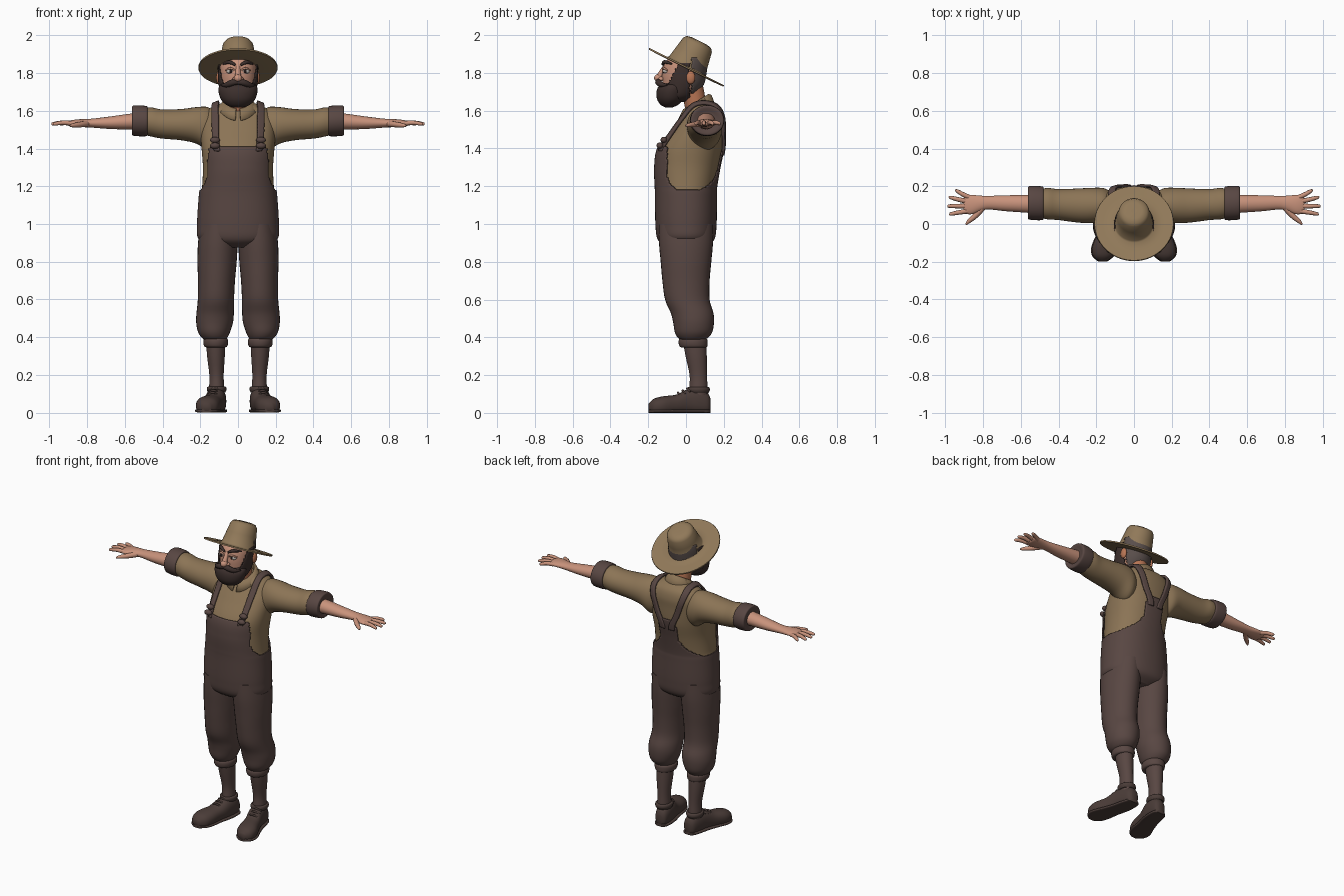
import bpy, bmesh
from math import sin, cos, pi, radians, copysign
from mathutils import Vector, Matrix
from mathutils.bvhtree import BVHTree

cube = bpy.data.objects.get("Cube")
if cube:
    bpy.data.objects.remove(cube)


def material(name, r, g, b):
    m = bpy.data.materials.new(name)
    m.use_nodes = True
    m.diffuse_color = (r, g, b, 1)
    m.node_tree.nodes["Principled BSDF"].inputs["Base Color"].default_value = (r, g, b, 1)
    return m


SKIN = material("skin", .58, .29, .2)
RUDDY = material("ruddy skin", .48, .18, .09)
SHIRT = material("tan shirt", .26, .175, .092)
HAT = material("straw hat", .28, .19, .1)
CLOTH = material("brown cloth", .098, .062, .055)
LEATHER = material("shoe leather", .07, .046, .04)
BEARD = material("dark beard", .046, .029, .026)
HAIR = material("grey hair", .1, .076, .07)
WHITE = material("eye white", .6, .55, .5)
PUPIL = material("pupil", .015, .01, .01)


def finish(name, bm, mat, pair=False, solid=0):
    """Turn a bmesh into one object, or into a left and right pair."""
    for prefix, s in (("left_", 1), ("right_", -1)) if pair else (("", 1),):
        part = bm.copy()
        bmesh.ops.scale(part, vec=(s, 1, 1), verts=part.verts)
        bmesh.ops.recalc_face_normals(part, faces=part.faces)
        for f in part.faces:
            f.smooth = True
        me = bpy.data.meshes.new(prefix + name)
        part.to_mesh(me)
        part.free()
        me.set_sharp_from_angle(angle=radians(50))
        me.materials.append(mat)
        ob = bpy.data.objects.new(prefix + name, me)
        bpy.context.collection.objects.link(ob)
        if solid:
            mod = ob.modifiers.new("thickness", "SOLIDIFY")
            mod.thickness = solid
            mod.offset = 0
    bm.free()
    return ob


def spline(points, k):
    """Catmull-Rom through tuples of any length."""
    pts = [points[0]] + list(points) + [points[-1]]
    out = []
    for a, b, c, d in zip(pts, pts[1:], pts[2:], pts[3:]):
        for i in range(k):
            t = i / k
            out.append([q + t / 2 * (r - p + t * (2 * p - 5 * q + 4 * r - s + t * (3 * (q - r) + s - p)))
                        for p, q, r, s in zip(a, b, c, d)])
    return out + [list(points[-1])]


def skin_rows(bm, rows, closed=True, caps=True):
    rows = [[bm.verts.new(co) for co in row] for row in rows]
    n = len(rows[0])
    for a, b in zip(rows, rows[1:]):
        for i in range(n if closed else n - 1):
            j = (i + 1) % n
            bm.faces.new((a[i], a[j], b[j], b[i]))
    if caps:
        bm.faces.new(rows[0])
        bm.faces.new(rows[-1])


def loft(name, axis, rings, mat, seg=32, k=4, n=2, grow=0, keep=None, floor=None, pair=False, solid=0):
    """Rings are (position, centre u, centre v, radius u, radius v) along an axis."""
    bm = bmesh.new()
    rows = []
    for p, cu, cv, ru, rv in spline(rings, k):
        row = []
        for i in range(seg):
            c, s = cos(2 * pi * i / seg), sin(2 * pi * i / seg)
            u = cu + (ru + grow) * copysign(abs(c) ** (2 / n), c)
            v = cv + (rv + grow) * copysign(abs(s) ** (2 / n), s)
            co = {"x": (p, u, v), "y": (u, p, v), "z": (u, v, p)}[axis]
            row.append(co if floor is None else (co[0], co[1], max(co[2], floor)))
        rows.append(row)
    skin_rows(bm, rows)
    if keep:
        drop = [f for f in bm.faces if not keep(f.calc_center_median())]
        bmesh.ops.delete(bm, geom=drop, context="FACES")
    return finish(name, bm, mat, pair, solid)


def tube(name, path, mat, pair=False, seg=10, k=4):
    """Path points are (x, y, z, radius)."""
    bm = bmesh.new()
    pts = spline(path, k)
    rows = []
    for i, p in enumerate(pts):
        d = Vector(pts[min(i + 1, len(pts) - 1)][:3]) - Vector(pts[max(i - 1, 0)][:3])
        turn = d.to_track_quat("Z", "Y")
        rows.append([Vector(p[:3]) + turn @ Vector((cos(2 * pi * j / seg), sin(2 * pi * j / seg), 0)) * p[3]
                     for j in range(seg)])
    skin_rows(bm, rows)
    finish(name, bm, mat, pair)


def blob(name, centre, radii, mat, pair=False):
    bm = bmesh.new()
    bmesh.ops.create_uvsphere(bm, u_segments=20, v_segments=12, radius=1,
                              matrix=Matrix.Translation(centre) @ Matrix.Diagonal((*radii, 1)))
    finish(name, bm, mat, pair)


# Shirt body, and the overalls as a cut shell over the same form
TORSO = [(.88, 0, 0, .1, .09), (.92, 0, 0, .195, .138), (1, 0, 0, .205, .15), (1.15, 0, 0, .196, .152),
         (1.2, 0, 0, .19, .154), (1.3, 0, .007, .186, .164), (1.4, 0, .025, .193, .166),
         (1.5, 0, .062, .198, .135), (1.56, 0, .085, .188, .114), (1.61, 0, .095, .155, .09),
         (1.64, 0, .09, .09, .062), (1.65, 0, .085, .04, .03)]
shirt = loft("shirt_body", "z", TORSO, SHIRT, seg=64, k=6, n=2.2)


def on_overalls(c):
    if c.z < 1.18:
        return True
    bib = c.z < 1.412 and c.y < -.1 + .04 * (max(0, 1.26 - c.z) / .07) ** 2
    back = c.y > .05 and c.z < 1.43 and abs(c.x) < .06 + .11 * (max(0, 1.32 - c.z) / .13) ** 2
    return bib or back


loft("overalls_body", "z", TORSO, CLOTH, seg=128, k=12, n=2.2, grow=.008, keep=on_overalls, solid=.008)

# Shoulder straps laid onto the shirt
tree = BVHTree.FromPolygons([v.co for v in shirt.data.vertices], [p.vertices for p in shirt.data.polygons])
STRAP = [(.118, -.15, 1.39), (.124, -.1, 1.47), (.124, -.03, 1.56), (.122, .05, 1.64), (.118, .13, 1.64),
         (.105, .2, 1.56), (.075, .21, 1.47), (.042, .21, 1.4), (.035, .21, 1.36)]
bm = bmesh.new()
rows = []
for p in spline(STRAP, 6):
    row = []
    for w in (-.02, -.01, 0, .01, .02):
        spot, normal, _, _ = tree.find_nearest(Vector(p) + Vector((w, 0, 0)))
        row.append(spot + normal * .012)
    rows.append(row)
skin_rows(bm, rows, closed=False, caps=False)
finish("strap", bm, CLOTH, True, solid=.014)
for z in (1.415, 1.445):
    blob("strap_buckle", (.122, -.138 + (z - 1.415) * .7, z), (.026, .018, .017), CLOTH, True)

# Sleeves, rolled cuffs, forearms and hands
loft("sleeve", "x", [(.12, .1, 1.5, .07, .09), (.16, .1, 1.505, .09, .115), (.22, .098, 1.523, .094, .097),
                     (.3, .098, 1.527, .09, .083), (.4, .103, 1.53, .082, .077), (.46, .108, 1.541, .083, .077),
                     (.52, .11, 1.545, .07, .065)], SHIRT, pair=True)
loft("sleeve_cuff", "x", [(.485, .11, 1.546, .055, .05), (.48, .11, 1.546, .083, .074),
                          (.495, .11, 1.546, .09, .081), (.545, .112, 1.548, .09, .081),
                          (.562, .112, 1.548, .083, .074), (.555, .112, 1.548, .05, .045)], CLOTH, pair=True)
loft("forearm", "x", [(.5, .105, 1.545, .05, .043), (.57, .107, 1.543, .047, .042), (.68, .11, 1.537, .042, .033),
                      (.77, .113, 1.535, .036, .024), (.81, .11, 1.535, .04, .022), (.86, .103, 1.535, .051, .019),
                      (.895, .103, 1.533, .047, .014), (.905, .103, 1.533, .03, .007)], SKIN, pair=True)
FINGERS = {"little": (.87, .14, .948, .176), "ring": (.885, .12, .982, .141),
           "middle": (.885, .095, .99, .095), "index": (.875, .07, .98, .053)}
for finger, (x, y, tx, ty) in FINGERS.items():
    tube(finger + "_finger", [(x, y, 1.533, .013), ((x + tx) / 2, (y + ty) / 2, 1.537, .012),
                              (tx - .008, ty, 1.531, .009), (tx, ty, 1.53, .003)], SKIN, True)
tube("thumb", [(.8, .09, 1.532, .017), (.84, .045, 1.527, .015), (.875, .015, 1.523, .011),
               (.892, -.003, 1.52, .004)], SKIN, True)

# Trouser legs, knee bands and stockings
loft("trouser_leg", "z", [(.385, .122, .035, .055, .06), (.4, .125, .037, .07, .082), (.43, .127, .04, .086, .1),
                          (.48, .124, .04, .098, .108), (.53, .121, .032, .099, .113), (.6, .117, .007, .096, .118),
                          (.7, .114, 0, .098, .125), (.8, .111, 0, .104, .134), (.9, .107, 0, .105, .143),
                          (1, .103, 0, .098, .145)], CLOTH, pair=True)
loft("knee_band", "z", [(.345, .118, .04, .045, .055), (.35, .118, .04, .06, .072), (.37, .118, .038, .066, .077),
                        (.39, .118, .038, .063, .074), (.4, .118, .038, .045, .055)], CLOTH, pair=True)
loft("stocking", "z", [(.38, .118, .045, .05, .062), (.3, .117, .054, .047, .056), (.2, .114, .065, .038, .046),
                       (.13, .113, .066, .04, .048), (.07, .112, .066, .04, .046)], CLOTH, pair=True)

# Shoes with soles, ankle rims and laces
SHOE = [(.13, .105, .045, .02, .03), (.115, .105, .05, .038, .055), (.07, .11, .06, .048, .07),
        (.01, .12, .06, .052, .066), (-.05, .138, .045, .055, .052), (-.12, .157, .038, .064, .05),
        (-.17, .164, .032, .053, .043), (-.198, .166, .028, .02, .02)]
loft("shoe", "y", SHOE, LEATHER, n=2.3, floor=.004, pair=True)
loft("shoe_sole", "y", [(y, cx, .009, rx + .005, .009) for y, cx, cz, rx, rz in SHOE], LEATHER, n=4, pair=True)
loft("shoe_rim", "z", [(.105, .113, .066, .045, .052), (.12, .113, .066, .052, .06), (.135, .113, .066, .05, .057),
                       (.138, .113, .066, .04, .046)], LEATHER, pair=True)
for i in range(3):
    y, z, x = .01 - i * .024, .127 - i * .011, .122 + i * .006
    tube("lace", [(x - .035, y + .012, z - .016, .005), (x, y - .004, z + .002, .006),
                  (x + .035, y + .012, z - .016, .005)], LEATHER, True)

# Neck and open collar
loft("neck", "z", [(1.55, 0, .06, .055, .055), (1.62, 0, .052, .058, .058), (1.75, 0, .025, .06, .062)], RUDDY)
bm = bmesh.new()
rows = []
for i in range(49):
    a = radians(7 + i * 346 / 48)
    front = (1 + cos(a)) / 2
    low = 1.605 - .022 * front - .035 * max(0, front - .8) / .2
    ring = ((.062, .06, low + .01), (.066, .062, 1.685 - .075 * front),
            (.08, .072, 1.68 - .075 * front), (.108, .1, low))
    rows.append([(rx * sin(a), .06 - ry * cos(a), z) for rx, ry, z in ring])
skin_rows(bm, rows, closed=False, caps=False)
finish("collar", bm, SHIRT, solid=.009)

# Head, with hair and beard as cut shells over it
HEAD = [(1.65, 0, -.05, .04, .045), (1.68, 0, -.04, .075, .08), (1.74, 0, -.02, .092, .104),
        (1.8, 0, -.014, .096, .112), (1.86, 0, -.002, .094, .106), (1.91, 0, .02, .075, .075),
        (1.93, 0, .03, .03, .03)]
loft("head", "z", HEAD, SKIN, seg=48)
loft("hair", "z", HEAD, HAIR, seg=80, k=8, grow=.007, solid=.008,
     keep=lambda c: c.y > .03 and 1.69 < c.z < 1.88)
loft("side_whiskers", "z", HEAD, BEARD, seg=80, k=8, grow=.007, solid=.008,
     keep=lambda c: c.y < .018 and c.z < min(1.85, 1.725 + 2 * max(0, c.y + .1)))
loft("beard", "z", [(1.618, 0, -.09, .025, .02), (1.63, 0, -.088, .06, .045), (1.66, 0, -.083, .09, .07),
                    (1.7, 0, -.078, .103, .078), (1.73, 0, -.072, .1, .072), (1.745, 0, -.06, .08, .055)], BEARD)
tube("moustache", [(0, -.146, 1.752, .012), (.03, -.146, 1.75, .017), (.06, -.13, 1.738, .014),
                   (.09, -.1, 1.737, .004)], BEARD, True)

# Facial features
tube("nose_bridge", [(0, -.11, 1.835, .012), (0, -.132, 1.8, .014), (0, -.144, 1.775, .018)], SKIN)
blob("nose_tip", (0, -.147, 1.773), (.022, .022, .02), SKIN)
blob("nostril", (.018, -.132, 1.768), (.012, .014, .012), SKIN, True)
blob("ear", (.102, .025, 1.775), (.014, .024, .034), RUDDY, True)
blob("eye", (.04, -.103, 1.81), (.022, .02, .014), WHITE, True)
blob("pupil", (.039, -.118, 1.81), (.009, .007, .01), PUPIL, True)
tube("eyelid", [(.016, -.119, 1.816, .004), (.04, -.12, 1.826, .006), (.066, -.1, 1.814, .004)], SKIN, True)
tube("eyebrow", [(.014, -.123, 1.843, .006), (.045, -.113, 1.858, .01), (.08, -.075, 1.848, .004)], BEARD, True)

# Wide hat, turned from a profile and tipped back
PROFILE = [(.001, .153), (.045, .155), (.072, .149), (.085, .132), (.095, .08), (.107, .012), (.115, .004),
           (.16, .002), (.22, .004), (.222, 0), (.22, -.005), (.16, -.007), (.1, -.006)]
bm = bmesh.new()
skin_rows(bm, [[(.95 * r * cos(2 * pi * i / 56), r * sin(2 * pi * i / 56), z) for i in range(56)]
               for r, z in PROFILE], caps=False)
bmesh.ops.transform(bm, verts=bm.verts,
                    matrix=Matrix.Translation((0, .002, 1.83)) @ Matrix.Rotation(radians(-26.5), 4, "X"))
finish("hat", bm, HAT)
